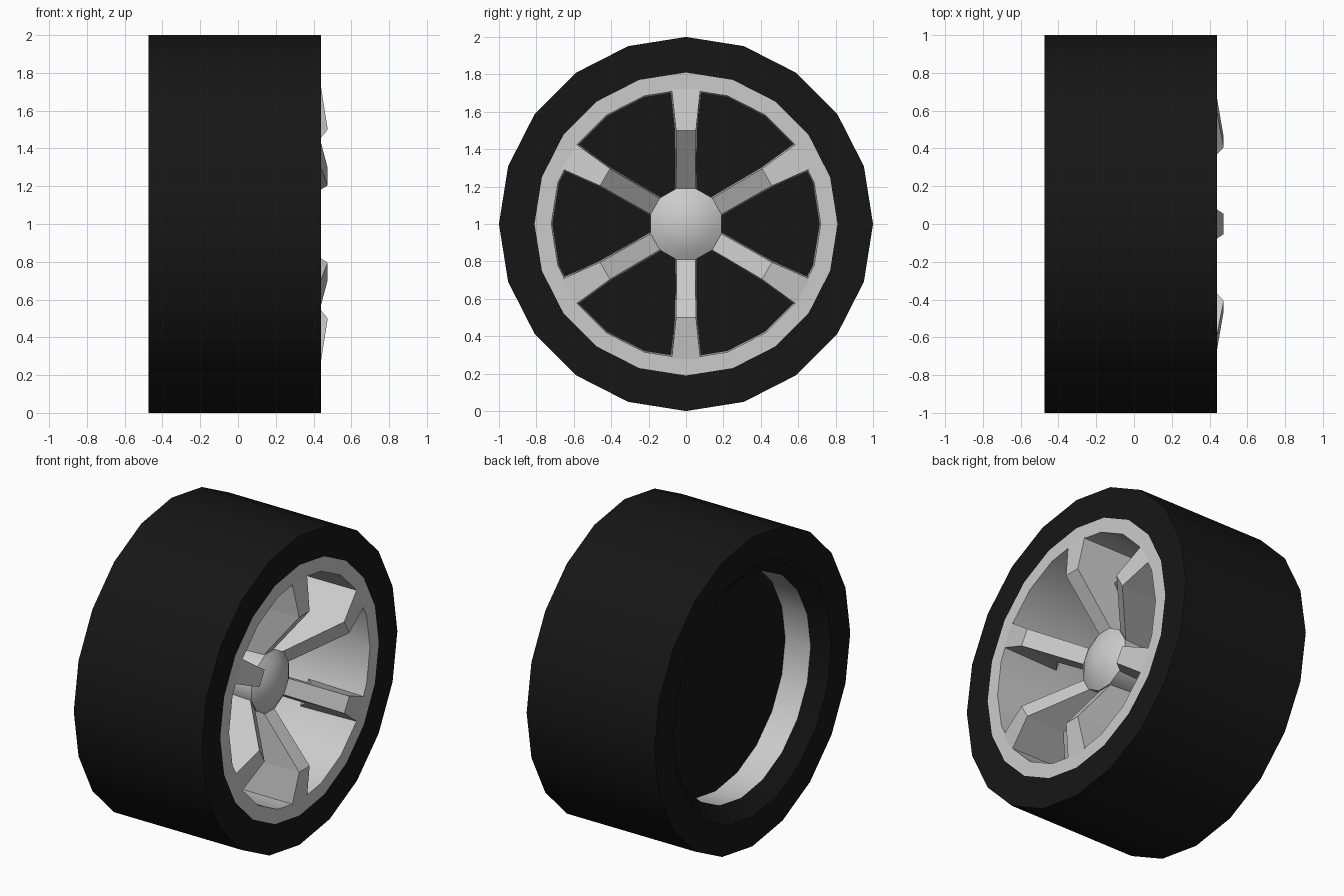
import bpy, bmesh, math
from mathutils import Vector

if "Cube" in bpy.data.objects:
    bpy.data.objects.remove(bpy.data.objects["Cube"])

AXIS_Z = 1.0   # wheel axle runs along x at this height
SIDES = 20


def finish(name, bm, mat=None, smooth=True):
    bmesh.ops.remove_doubles(bm, verts=bm.verts, dist=1e-5)
    bmesh.ops.recalc_face_normals(bm, faces=bm.faces)
    me = bpy.data.meshes.new(name)
    bm.to_mesh(me)
    bm.free()
    ob = bpy.data.objects.new(name, me)
    bpy.context.collection.objects.link(ob)
    if mat:
        me.materials.append(mat)
    if smooth:
        bpy.ops.object.select_all(action='DESELECT')
        ob.select_set(True)
        bpy.context.view_layer.objects.active = ob
        bpy.ops.object.shade_smooth_by_angle(angle=math.radians(35))
    return ob


def polar(r, a, x):
    return Vector((x, r * math.cos(a), AXIS_Z + r * math.sin(a)))


def lathe(name, profile, sides, start=0.0, mat=None):
    """Spin a closed (radius, x) profile about the axle."""
    bm = bmesh.new()
    rings = []
    for r, x in profile:
        if r == 0:
            rings.append([bm.verts.new((x, 0, AXIS_Z))] * sides)
        else:
            rings.append([bm.verts.new(polar(r, start + math.tau * i / sides, x))
                          for i in range(sides)])
    pairs = list(zip(rings, rings[1:]))
    if profile[0][0] > 0:
        pairs.append((rings[-1], rings[0]))
    for a, b in pairs:
        for i in range(sides):
            j = (i + 1) % sides
            quad = list(dict.fromkeys((a[i], a[j], b[j], b[i])))
            if len(quad) > 2:
                bm.faces.new(quad)
    return finish(name, bm, mat)


rubber = bpy.data.materials.new("black_rubber")
rubber.diffuse_color = (0.008, 0.008, 0.008, 1)
rubber.use_nodes = True
rubber.node_tree.nodes["Principled BSDF"].inputs["Base Color"].default_value = rubber.diffuse_color

# Tyre with flat tread and a rear lip sloping into the rim
lathe("tyre", [(0.81, 0.44), (1.0, 0.44), (1.0, -0.475), (0.81, -0.475),
               (0.71, -0.395), (0.81, -0.395)], SIDES, mat=rubber)

# Rim: flat front ring and deep barrel
lathe("rim", [(0.81, 0.44), (0.72, 0.44), (0.712, -0.395), (0.81, -0.395)], SIDES)

# Dark plate closing the barrel
lathe("back_plate", [(0, -0.19), (0.715, -0.19), (0.715, -0.21), (0, -0.21)],
      SIDES, mat=rubber)

# Domed hub, recessed behind the ring
lathe("hub", [(0, 0.295), (0.07, 0.288), (0.14, 0.265), (0.197, 0.23),
              (0.197, 0.0), (0, 0.0)], 12, start=math.radians(15))

# Six bent spokes: radius, front x, back x, half width
stations = [(0.17, 0.205, 0.0, 0.05), (0.50, 0.475, 0.20, 0.053),
            (0.715, 0.441, 0.04, 0.076), (0.75, 0.436, 0.02, 0.08)]
bm = bmesh.new()
for k in range(6):
    ang = math.radians(30 + 60 * k)
    out = Vector((0, math.cos(ang), math.sin(ang)))
    side = Vector((0, -math.sin(ang), math.cos(ang)))
    loops = []
    for r, front, back, w in stations:
        c = Vector((0, 0, AXIS_Z)) + out * r
        loops.append([bm.verts.new(c + side * s + Vector((x, 0, 0)))
                      for x, s in ((front, -w), (front, w),
                                   (back, w + 0.008), (back, -w - 0.008))])
    for a, b in zip(loops, loops[1:]):
        for i in range(4):
            j = (i + 1) % 4
            bm.faces.new((a[i], a[j], b[j], b[i]))
    bm.faces.new(loops[0])
    bm.faces.new(loops[-1])
finish("spokes", bm, smooth=False)
